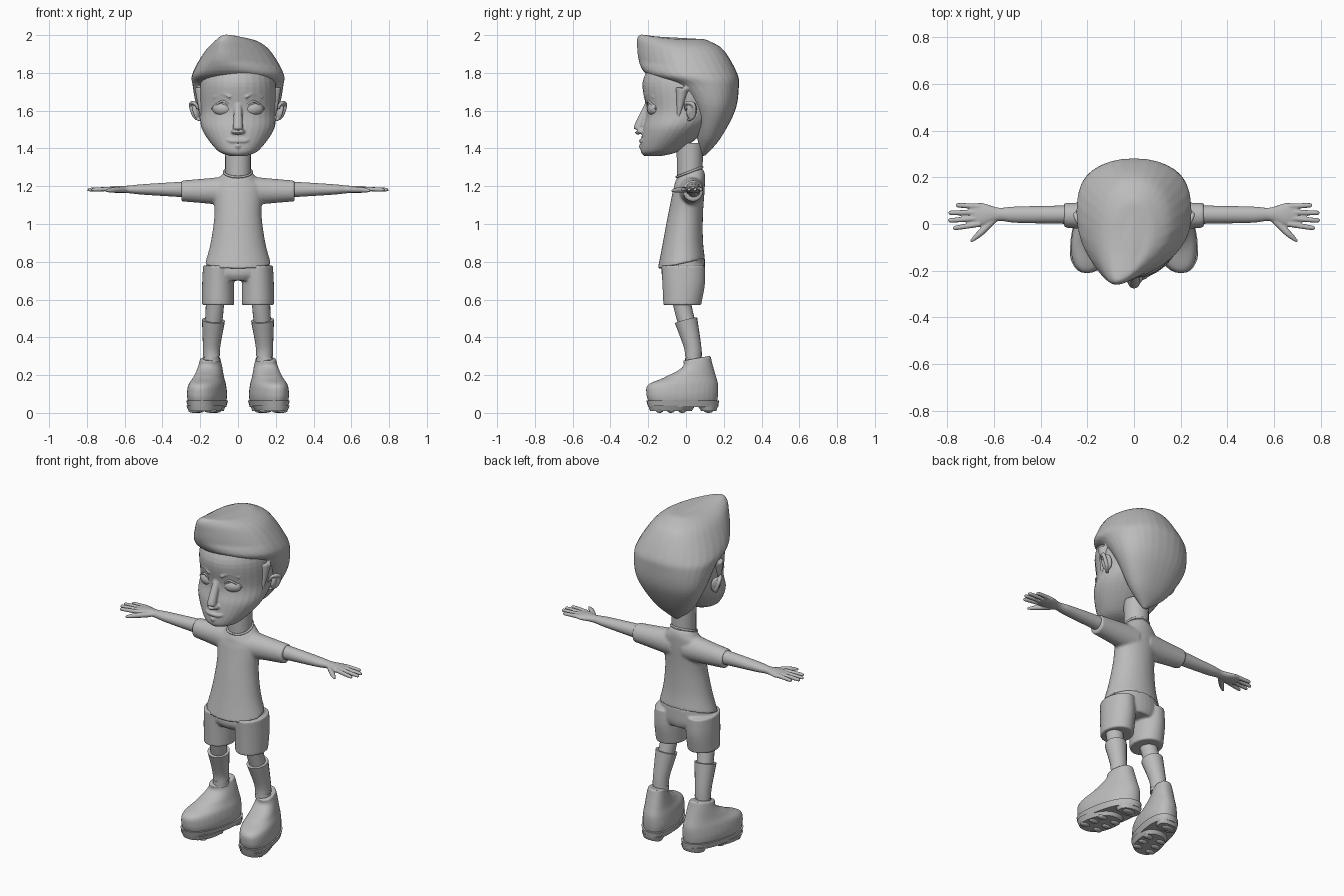
import bpy, bmesh, math
from mathutils import Vector, Matrix, Euler

cube = bpy.data.objects.get("Cube")
if cube:
    bpy.data.objects.remove(cube, do_unlink=True)

colour = (.5, .5, .5, 1)
grey = bpy.data.materials.new("plain grey")
grey.use_nodes = True
grey.diffuse_color = colour
grey.node_tree.nodes["Principled BSDF"].inputs["Base Color"].default_value = colour
SIDES = (1, -1)


def clamp(value):
    return min(max(value, 0), 1)


def spline(points, steps=6):
    """Smooth curve through tuples of any length, with eased tangents."""
    smooth_points, last = [], len(points) - 1
    for i in range(last):
        neighbours = (points[max(i - 1, 0)], points[i], points[i + 1], points[min(i + 2, last)])
        for step in range(steps):
            t = step / steps
            rest = 1 - t
            sample = []
            for before, start, end, after in zip(*neighbours):
                leave, arrive = (end - before) / 2, (after - start) / 2
                sample.append(start * rest * rest * (1 + 2 * t) + end * t * t * (1 + 2 * rest)
                              + leave * t * rest * rest - arrive * t * t * rest)
            smooth_points.append(tuple(sample))
    return smooth_points + [tuple(points[-1])]


def skin(bm, loops):
    """Join rings of positions into a capped solid."""
    rows = [[bm.verts.new(position) for position in loop] for loop in loops]
    for low, high in zip(rows, rows[1:]):
        for i in range(len(low)):
            bm.faces.new((low[i - 1], low[i], high[i], high[i - 1]))
    bm.faces.new(rows[0])
    bm.faces.new(rows[-1])


def circle(count):
    return [(math.cos(math.tau * i / count), math.sin(math.tau * i / count)) for i in range(count)]


def loft(bm, rings, axis="z", side=1, middle=0, power=1, warp=None):
    """Ring: position along the axis, front y, back y, half size across."""
    loops = []
    for along, front, back, half in spline(rings):
        loop = []
        for c, s in circle(32):
            across = middle + half * math.copysign(abs(c) ** power, c)
            depth = math.copysign(abs(s) ** power, s)
            y = (front + back) / 2 + depth * (back - front) / 2
            point = Vector((across, y, along) if axis == "z" else (along, y, across))
            if warp:
                warp(point)
            point.x *= side
            loop.append(point)
        loops.append(loop)
    skin(bm, loops)


def tube(bm, points, side=1):
    """Point: x, y, z, radius."""
    path = spline(points)
    loops = []
    for i, (x, y, z, radius) in enumerate(path):
        ahead = Vector(path[min(i + 1, len(path) - 1)][:3])
        behind = Vector(path[max(i - 1, 0)][:3])
        turn = (ahead - behind).to_track_quat("Z", "Y")
        loop = [Vector((x, y, z)) + turn @ Vector((radius * c, radius * s, 0)) for c, s in circle(20)]
        for point in loop:
            point.x *= side
        loops.append(loop)
    skin(bm, loops)


def ball(bm, place, size, turn=(0, 0, 0)):
    matrix = Matrix.LocRotScale(Vector(place), Euler(turn), Vector(size))
    bmesh.ops.create_uvsphere(bm, u_segments=24, v_segments=16, radius=1, matrix=matrix)


def finish(name, bm, mirror=False, voxel=0):
    """Make the object; a voxel size fuses its pieces into one skin."""
    bmesh.ops.recalc_face_normals(bm, faces=bm.faces[:])
    for face in bm.faces:
        face.smooth = True
    for edge in bm.edges:
        edge.smooth = edge.calc_face_angle(0) < math.radians(45)
    mesh = bpy.data.meshes.new(name)
    bm.to_mesh(mesh)
    bm.free()
    mesh.materials.append(grey)
    part = bpy.data.objects.new(name, mesh)
    bpy.context.collection.objects.link(part)
    if mirror:
        part.modifiers.new("Mirror", "MIRROR")
    if voxel:
        fuse = part.modifiers.new("Fuse", "REMESH")
        fuse.mode, fuse.voxel_size, fuse.use_smooth_shade = "VOXEL", voxel, True
        soften = part.modifiers.new("Soften", "SMOOTH")
        soften.factor, soften.iterations = .5, 3


# Head with nose, lips and brows
bm = bmesh.new()
loft(bm, [(1.36, -.22, -.13, .04), (1.39, -.24, -.03, .11), (1.5, -.23, .11, .19),
          (1.6, -.21, .19, .2), (1.75, -.23, .22, .2), (1.87, -.17, .18, .16)])
tube(bm, [(0, -.2, 1.63, .02), (0, -.25, 1.51, .026), (0, -.24, 1.49, .02)])
for side in SIDES:
    ball(bm, (side * .02, -.235, 1.49), (.017, .02, .014))
    tube(bm, [(-.01, -.24, 1.41, .012), (.06, -.21, 1.42, .008)], side)
    tube(bm, [(-.01, -.24, 1.44, .01), (.04, -.23, 1.44, .01), (.08, -.2, 1.46, .006)], side)
    tube(bm, [(.04, -.22, 1.67, .007), (.08, -.2, 1.69, .008), (.13, -.17, 1.67, .005)], side)
finish("head", bm, voxel=.005)

# Eyes and upper lids
bm = bmesh.new()
ball(bm, (.083, -.17, 1.61), (.054, .034, .037), (0, 0, .3))
finish("eyes", bm, mirror=True)
bm = bmesh.new()
tube(bm, [(.03, -.2, 1.61, .004), (.08, -.2, 1.65, .006), (.14, -.16, 1.61, .004)])
finish("eyelids", bm, mirror=True)

# Ears with a raised rim
bm = bmesh.new()
ball(bm, (.22, .03, 1.6), (.016, .03, .048), (0, .2, .5))
tube(bm, [(.2, 0, 1.6, .006), (.23, 0, 1.64, .01), (.25, .04, 1.63, .011),
          (.23, .04, 1.57, .01), (.2, .01, 1.55, .008)])
finish("ears", bm, mirror=True, voxel=.004)


# Hair, drawn forward to a raised point on the right
def sweep(point):
    forward = clamp(-point.y / .26) ** 2 * clamp((point.z - 1.74) / .1)
    point.x -= forward * (.075 + .4 * point.x)
    point.z += .03 * forward


bm = bmesh.new()
loft(bm, [(1.36, .08, .1, .01), (1.45, .06, .18, .12), (1.6, .02, .26, .21), (1.73, -.08, .28, .24),
          (1.8, -.23, .27, .24), (1.92, -.26, .2, .17), (1.97, -.25, .12, .1),
          (1.98, -.22, .08, .04)], power=.9, warp=sweep)
for side in SIDES:
    tube(bm, [(.195, -.02, 1.72, .035), (.195, -.03, 1.64, .02), (.19, -.045, 1.54, .005)], side)
finish("hair", bm, voxel=.007)

# Neck
bm = bmesh.new()
tube(bm, [(0, .02, 1.2, .067), (0, .02, 1.43, .07)])
finish("neck", bm)


# Shirt: torso fused with sleeves, hem and collar higher at the back
def tilt_shirt(point):
    point.z += .22 * (point.y + .02) * clamp((1 - point.z) / .2)
    point.z += .4 * (point.y - .02) * clamp((point.z - 1.18) / .08)


bm = bmesh.new()
loft(bm, [(.79, -.15, .1, .175), (.9, -.125, .09, .145), (1.05, -.095, .09, .125),
          (1.2, -.065, .1, .13), (1.24, -.06, .1, .1), (1.27, -.05, .085, .075)], warp=tilt_shirt)
for side in SIDES:
    loft(bm, [(.04, -.05, .1, .08), (.15, -.03, .095, .068), (.3, -.015, .09, .055)],
         axis="x", side=side, middle=1.175)
finish("shirt", bm, voxel=.008)

# Collar band
bm = bmesh.new()
tube(bm, [(.073 * s, .018 - .068 * c, 1.275 - .026 * c, .006) for c, s in circle(16) + [(1, 0)]])
finish("collar", bm)

# Arms with hands
bm = bmesh.new()
loft(bm, [(.26, 0, .08, .043), (.5, .005, .075, .028), (.58, .013, .07, .02),
          (.65, -.01, .09, .018), (.7, 0, .085, .01)], axis="x", middle=1.183)
for finger, reach in enumerate((.76, .79, .79, .77)):
    base, tip = .075 - finger * .025, .08 - finger * .032
    tube(bm, [(.66, base, 1.186, .012), (reach - .01, tip, 1.182, .01), (reach, tip, 1.18, .005)])
tube(bm, [(.6, .02, 1.18, .015), (.66, -.04, 1.18, .014), (.7, -.075, 1.175, .006)])
finish("arms", bm, mirror=True, voxel=.004)

# Shorts
bm = bmesh.new()
loft(bm, [(.7, -.11, .09, .12), (.74, -.13, .1, .165), (.82, -.12, .1, .155)])
for side in SIDES:
    loft(bm, [(.57, -.12, .08, .085), (.68, -.125, .1, .085), (.78, -.13, .1, .08)],
         side=side, middle=.105)
finish("shorts", bm, voxel=.007)

# Legs and socks
bm = bmesh.new()
tube(bm, [(.12, -.03, .62, .05), (.125, -.01, .53, .047), (.135, .02, .42, .045)])
finish("legs", bm, mirror=True)
bm = bmesh.new()
tube(bm, [(.14, .04, .27, .046), (.14, .035, .35, .046), (.13, 0, .49, .061)])
finish("socks", bm, mirror=True)


# Boots splayed outward, cuff higher at the back
def splay(point):
    point.x += .16 - .2 * point.y
    point.z += .18 * (point.y - .06) * clamp((point.z - .2) / .08)


bm = bmesh.new()
loft(bm, [(.06, -.2, .165, .093), (.1, -.21, .17, .097), (.15, -.2, .17, .09),
          (.19, -.11, .16, .075), (.25, -.02, .14, .06), (.29, -.015, .13, .05)],
     power=.9, warp=splay)
ball(bm, (.17, -.055, .165), (.06, .03, .03), (0, 0, .2))
finish("boots", bm, mirror=True, voxel=.006)

# Soles: welt, front pad, heel pad and treads
bm = bmesh.new()
for rings in ([(.03, -.2, .17, .09), (.065, -.21, .175, .1)],
              [(.01, -.19, .03, .08), (.04, -.2, .05, .095)],
              [(.01, .08, .16, .06), (.04, .06, .17, .07)]):
    loft(bm, rings, power=.85, warp=splay)
for row in range(3):
    for side in SIDES:
        y = -.14 + row * .06
        ball(bm, (.16 - .2 * y + side * .045, y, .012), (.03, .02, .012))
ball(bm, (.14, .12, .012), (.04, .025, .012))
finish("soles", bm, mirror=True)
